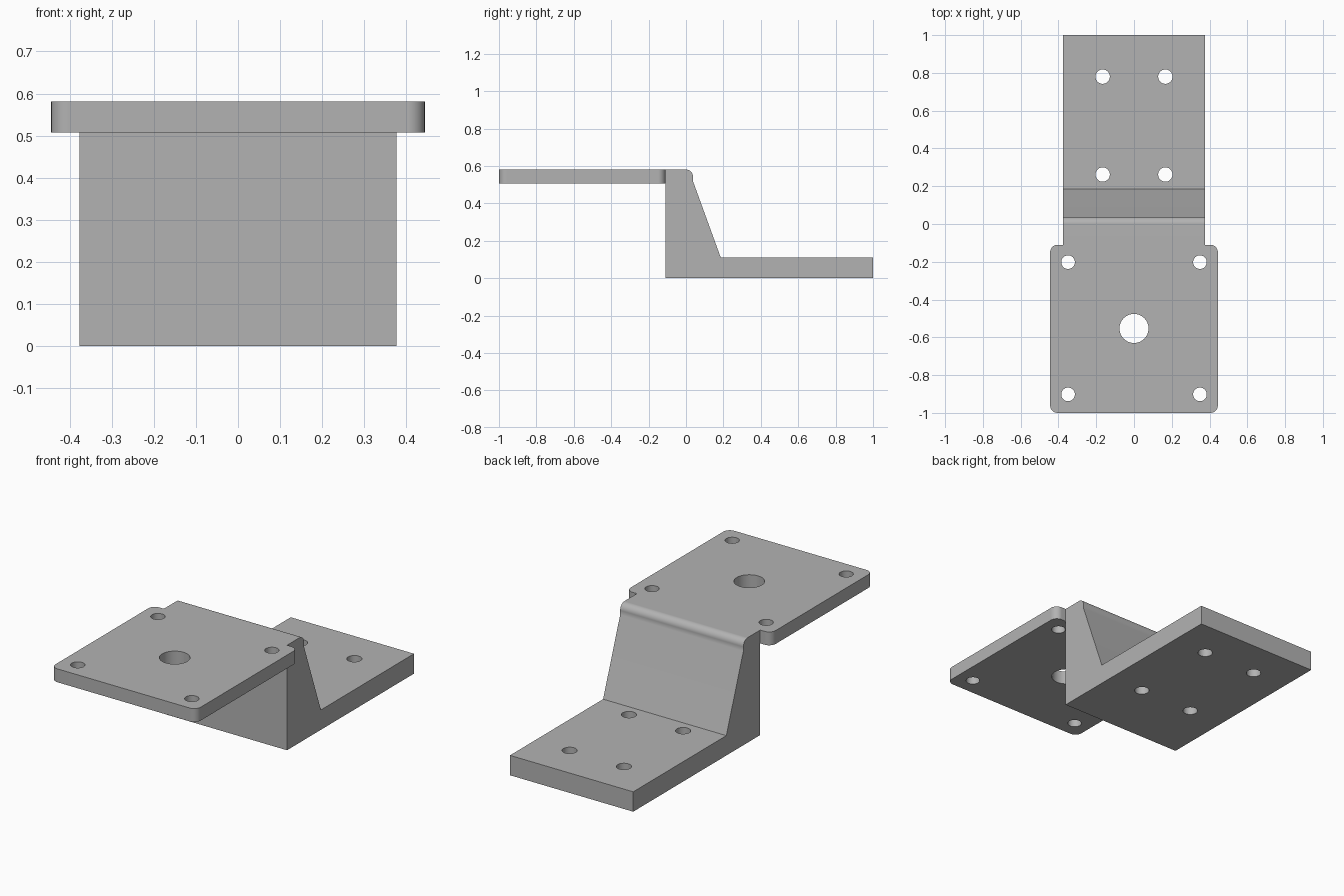
import bpy
import bmesh
from math import sin, cos, pi, radians
from mathutils import Vector

cube = bpy.data.objects.get("Cube")
if cube:
    bpy.data.objects.remove(cube, do_unlink=True)

# Main measurements
TOP, PLATE_Z, BASE_Z = 0.581, 0.507, 0.11
HALF_PLATE, HALF_BASE = 0.444, 0.377
STEP_Y = -0.11          # front wall of the riser
CORNER = 0.04

metal = bpy.data.materials.new("plain grey metal")
metal.use_nodes = True
grey = (0.45, 0.45, 0.45, 1)
metal.diffuse_color = grey
metal.node_tree.nodes["Principled BSDF"].inputs["Base Color"].default_value = grey


def arc(cx, cy, r, start, end, steps=12):
    """Points along an arc, angles in degrees."""
    angles = [radians(start + (end - start) * i / steps) for i in range(steps + 1)]
    return [(cx + r * cos(a), cy + r * sin(a)) for a in angles]


def prism(name, points, offset):
    """Extrude a closed outline of 3D points along an offset."""
    bm = bmesh.new()
    face = bm.faces.new([bm.verts.new(p) for p in points])
    extruded = bmesh.ops.extrude_face_region(bm, geom=[face])["geom"]
    moved = [g for g in extruded if isinstance(g, bmesh.types.BMVert)]
    bmesh.ops.translate(bm, verts=moved, vec=Vector(offset))
    bmesh.ops.recalc_face_normals(bm, faces=bm.faces)
    mesh = bpy.data.meshes.new(name)
    bm.to_mesh(mesh)
    bm.free()
    obj = bpy.data.objects.new(name, mesh)
    bpy.context.collection.objects.link(obj)
    mesh.materials.append(metal)
    return obj


def combine(target, other, operation):
    """Apply an exact boolean and remove the tool object."""
    other.hide_render = True
    bpy.context.view_layer.objects.active = target
    mod = target.modifiers.new("boolean", "BOOLEAN")
    mod.operation, mod.solver, mod.object = operation, "EXACT", other
    bpy.ops.object.modifier_apply(modifier=mod.name)
    bpy.data.objects.remove(other, do_unlink=True)


def drill(target, x, y, radius):
    circle = [(px, py, -0.1) for px, py in arc(x, y, radius, 0, 360, 48)[:-1]]
    combine(target, prism("hole_cutter", circle, (0, 0, 1)), "DIFFERENCE")


# Base and sloped riser: side profile in (y, z), extruded across x
profile = [(STEP_Y, 0), (1, 0), (1, BASE_Z), (0.186, BASE_Z), (0.037, 0.52)]
profile += arc(0, TOP - 0.037, 0.037, 0, 90)
profile += [(STEP_Y, TOP)]
bracket = prism("step_bracket", [(-HALF_BASE, y, z) for y, z in profile],
                (2 * HALF_BASE, 0, 0))

# Raised plate with rounded corners
x, front, back = HALF_PLATE - CORNER, -1 + CORNER, STEP_Y - CORNER
outline = (arc(x, back, CORNER, 0, 90) + arc(-x, back, CORNER, 90, 180)
           + arc(-x, front, CORNER, 180, 270) + arc(x, front, CORNER, 270, 360))
plate = prism("raised_plate", [(px, py, PLATE_Z) for px, py in outline],
              (0, 0, TOP - PLATE_Z))
combine(bracket, plate, "UNION")

# Bolt holes in both levels, and the large centre hole
for side in (-1, 1):
    for y in (0.262, 0.78):
        drill(bracket, side * 0.166, y, 0.038)
    for y in (-0.202, -0.902):
        drill(bracket, side * 0.349, y, 0.036)
drill(bracket, 0, -0.553, 0.077)

# Smooth the rounded surfaces, keeping flat faces flat
bpy.ops.object.select_all(action="DESELECT")
bracket.select_set(True)
bpy.context.view_layer.objects.active = bracket
bpy.ops.object.shade_smooth_by_angle(angle=radians(30))
weighted = bracket.modifiers.new("weighted normals", "WEIGHTED_NORMAL")
weighted.keep_sharp = True
